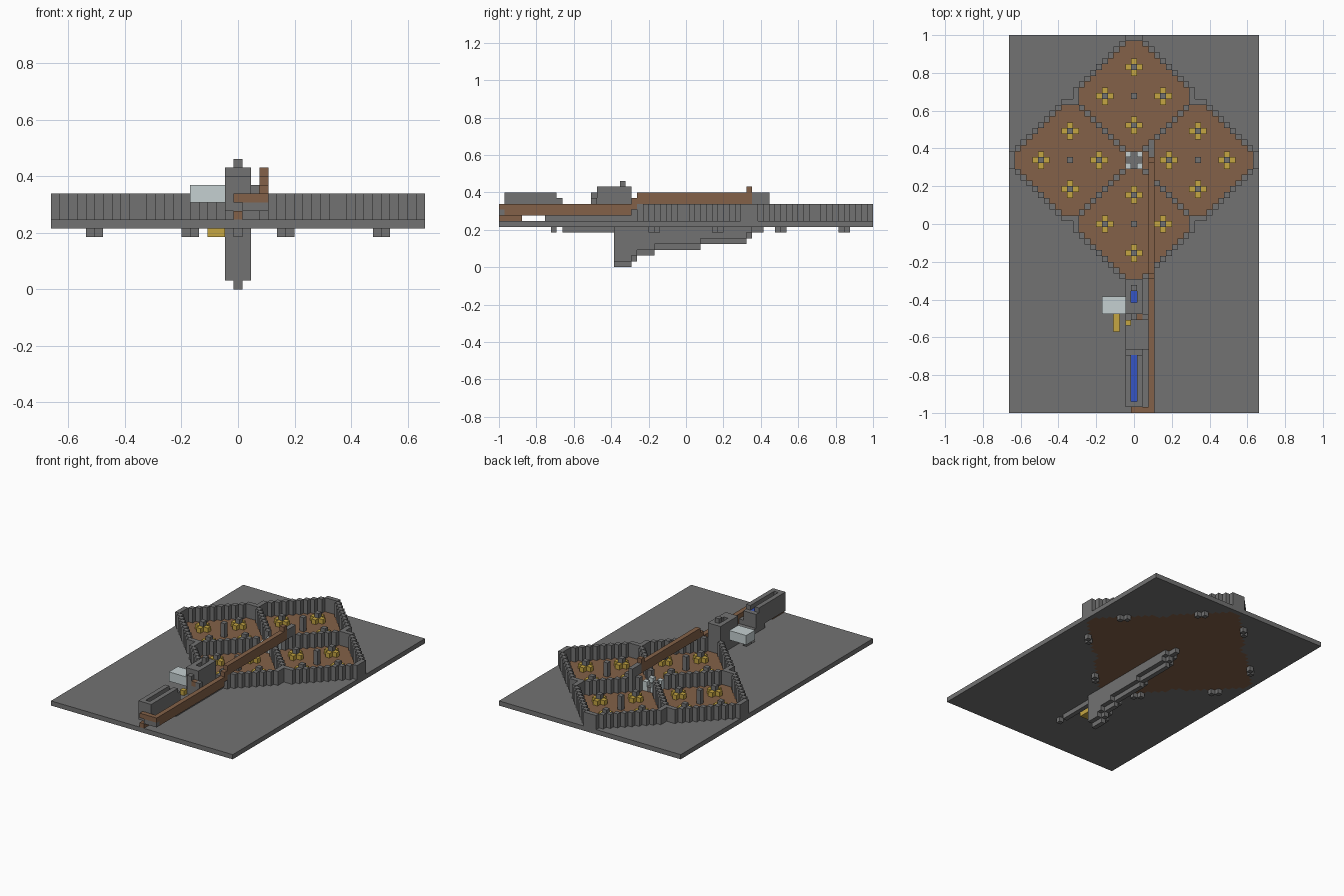
import bpy
import bmesh
from mathutils import Vector

if "Cube" in bpy.data.objects:
    bpy.data.objects.remove(bpy.data.objects["Cube"], do_unlink=True)

U = 2 / 65  # block size


def make_material(name, rgb):
    m = bpy.data.materials.new(name)
    m.use_nodes = True
    m.diffuse_color = (*rgb, 1)
    m.node_tree.nodes["Principled BSDF"].inputs["Base Color"].default_value = (*rgb, 1)
    return m


MATERIALS = [
    make_material("stone_grey", (0.17, 0.17, 0.17)),
    make_material("soil_brown", (0.23, 0.12, 0.065)),
    make_material("straw_yellow", (0.56, 0.38, 0.055)),
    make_material("water_blue", (0.035, 0.09, 0.56)),
    make_material("pale_white", (0.56, 0.63, 0.64)),
]
GREY, BROWN, YELLOW, BLUE, WHITE = range(5)


def fill(cells, xs, ys, zs, colour):
    """Fill a half-open range of blocks."""
    for i in range(*xs):
        for j in range(*ys):
            for k in range(*zs):
                cells[i, j, k] = colour


def build(name, cells):
    """Skin a set of blocks, leaving out the faces between neighbours."""
    bm = bmesh.new()
    verts = {}

    def corner(p):
        key = tuple(round(c * 2) for c in p)
        if key not in verts:
            verts[key] = bm.verts.new((p.x * U, p.y * U - 1, p.z * U))
        return verts[key]

    for (i, j, k), colour in cells.items():
        centre = Vector((i, j + 0.5, k + 0.5))
        for axis in range(3):
            for sign in (-1, 1):
                n = Vector((0, 0, 0))
                n[axis] = sign
                if (i + int(n.x), j + int(n.y), k + int(n.z)) in cells:
                    continue
                a = Vector((0, 0, 0))
                a[(axis + 1) % 3] = 0.5
                b = n.cross(a)
                c = centre + n / 2
                quad = [corner(c + a + b), corner(c - a + b),
                        corner(c - a - b), corner(c + a - b)]
                face = bm.faces.new(quad)
                face.material_index = colour
    bmesh.ops.dissolve_limit(bm, angle_limit=0.01, verts=bm.verts[:],
                             edges=bm.edges[:], delimit={'MATERIAL'})
    mesh = bpy.data.meshes.new(name)
    bm.to_mesh(mesh)
    bm.free()
    for m in MATERIALS:
        mesh.materials.append(m)
    ob = bpy.data.objects.new(name, mesh)
    bpy.context.scene.collection.objects.link(ob)
    return ob


# Four diamond gardens around a central crossing
CROSS = 43
CENTRES = [(0, CROSS + 11), (0, CROSS - 11), (11, CROSS), (-11, CROSS)]
DIRS = [(1, 0), (-1, 0), (0, 1), (0, -1)]


def garden_state(i, j):
    """Return (number of walls through the cell, whether it is planted)."""
    walls, inside = 0, False
    for cx, cy in CENTRES:
        dx, dy = abs(i - cx), abs(j - cy)
        if dx + dy <= 11 and max(dx, dy) <= 10:
            if dx + dy == 11 or max(dx, dy) == 10:
                walls += 1
            else:
                inside = True
    return walls, inside


slab, garden_walls = {}, {}
for i in range(-21, 22):
    for j in range(65):
        walls, inside = garden_state(i, j)
        slab[i, j, 7] = BROWN if inside or walls > 1 else GREY
        if walls and max(abs(i), abs(j - CROSS)) > 1:
            fill(garden_walls, (i, i + 1), (j, j + 1), (8, 11), GREY)
for j in range(14, 17):
    del slab[-3, j, 7]
build("ground_slab", slab)
build("garden_walls", garden_walls)

# Planted clumps and garden posts
clumps, posts = {}, {}
for cx, cy in CENTRES:
    fill(posts, (cx, cx + 1), (cy, cy + 1), (8, 11), GREY)
    for dx, dy in DIRS:
        x, y = cx + 5 * dx, cy + 5 * dy
        fill(clumps, (x, x + 1), (y, y + 1), (8, 10), GREY)
        for ex, ey in DIRS:
            clumps[x + ex, y + ey, 8] = YELLOW
build("plant_clumps", clumps)
build("garden_posts", posts)

# Central crossing with four pale corners
crossing = {}
fill(crossing, (-1, 2), (CROSS - 1, CROSS + 2), (8, 9), GREY)
for sx in (-1, 1):
    for sy in (-1, 1):
        fill(crossing, (sx, sx + 1), (CROSS + sy, CROSS + sy + 1), (8, 10), WHITE)
build("crossing", crossing)

# Raised causeway along the left side
causeway = {}
fill(causeway, (3, 4), (0, 23), (9, 11), BROWN)
fill(causeway, (0, 4), (0, 1), (10, 11), BROWN)
fill(causeway, (1, 4), (0, 1), (9, 10), GREY)
fill(causeway, (0, 1), (0, 4), (8, 9), BROWN)
fill(causeway, (3, 4), (23, 24), (10, 12), BROWN)
fill(causeway, (3, 4), (24, 44), (11, 13), BROWN)
fill(causeway, (3, 4), (43, 44), (13, 14), BROWN)
fill(causeway, (3, 4), (44, 47), (11, 13), GREY)
build("causeway", causeway)

# Water trough at the front
trough = {}
fill(trough, (-1, 2), (1, 10), (9, 13), GREY)
fill(trough, (-1, 2), (10, 11), (9, 12), GREY)
fill(trough, (2, 3), (1, 11), (9, 10), GREY)
fill(trough, (0, 1), (2, 10), (12, 13), BLUE)
for j in range(2, 10):
    del trough[0, j, 12]
    trough[0, j, 11] = BLUE
build("water_trough", trough)

# Walkway between trough and tower
walkway = {}
fill(walkway, (-1, 3), (8, 23), (8, 9), GREY)
walkway[-1, 15, 9] = YELLOW
build("walkway", walkway)

# Tower with a small basin
tower = {}
fill(tower, (-1, 2), (17, 23), (9, 14), GREY)
fill(tower, (0, 3), (16, 17), (9, 12), GREY)
fill(tower, (0, 1), (16, 17), (9, 13), GREY)
fill(tower, (1, 2), (16, 17), (11, 12), BROWN)
for j in (19, 20):
    del tower[0, j, 13]
    tower[0, j, 12] = BLUE
tower[0, 21, 14] = GREY
build("tower", tower)

# Pale tank and the sunken bed in front of it
tank, bed = {}, {}
fill(tank, (-5, -1), (17, 20), (10, 12), WHITE)
build("pale_tank", tank)
fill(bed, (-3, -1), (14, 17), (6, 7), YELLOW)
build("sunken_bed", bed)

# Stepped keel: (first row, end row, underside level)
keel = {}
STEPS = [(20, 23, 0), (23, 24, 1), (24, 27, 2), (27, 35, 3),
         (35, 43, 4), (43, 44, 5), (44, 46, 6)]
for start, end, low in STEPS:
    fill(keel, (-1, 2), (start, end), (min(low + 1, 7), 7), GREY)
    fill(keel, (0, 1), (start, end), (low, 7), GREY)
fill(keel, (0, 1), (11, 20), (6, 7), GREY)
keel[0, 9, 6] = GREY
build("keel", keel)

# Feet under the outer garden walls
feet = {}
for sx in (-1, 1):
    for sy in (-1, 1):
        for a, b in ((5, 17), (6, 16), (16, 6), (17, 5)):
            feet[sx * a, CROSS + sy * b, 6] = GREY
build("feet", feet)
